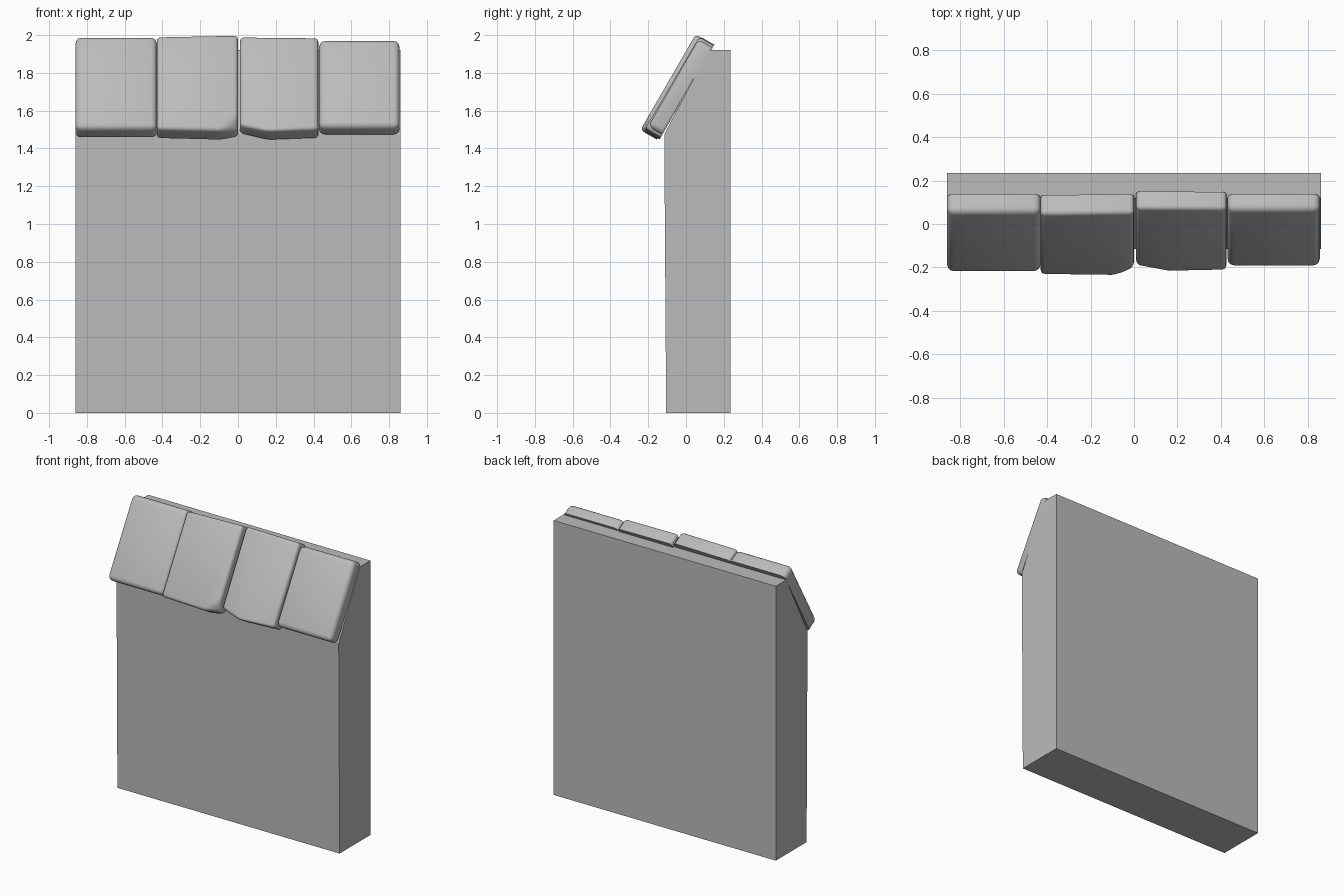
import bpy, bmesh, math
from mathutils import Vector

cube = bpy.data.objects.get("Cube")
if cube:
    bpy.data.objects.remove(cube, do_unlink=True)

grey = bpy.data.materials.new("stone grey")
grey.use_nodes = True
colour = (0.5, 0.5, 0.5, 1)
grey.diffuse_color = colour
grey.node_tree.nodes["Principled BSDF"].inputs["Base Color"].default_value = colour


def finish(bm, name):
    bmesh.ops.recalc_face_normals(bm, faces=bm.faces[:])
    mesh = bpy.data.meshes.new(name)
    bm.to_mesh(mesh)
    bm.free()
    mesh.materials.append(grey)
    obj = bpy.data.objects.new(name, mesh)
    bpy.context.collection.objects.link(obj)
    return obj


def prism(bm, back, front):
    """Join two matching outlines into a closed solid."""
    a = [bm.verts.new(p) for p in back]
    b = [bm.verts.new(p) for p in front]
    n = len(a)
    back_face = bm.faces.new(a[::-1])
    front_face = bm.faces.new(b)
    for i in range(n):
        j = (i + 1) % n
        bm.faces.new((a[i], a[j], b[j], b[i]))
    return back_face, front_face, b


# Wall with a sloping shoulder
profile = [(-0.105, 0), (0.235, 0), (0.235, 1.92), (0.12, 1.92), (-0.115, 1.475)]
bm = bmesh.new()
prism(bm, [(-0.86, y, z) for y, z in profile], [(0.86, y, z) for y, z in profile])
finish(bm, "wall")

# Coping stones lying on the slope
UP = Vector((0, 0.5, 0.866))
OUT = Vector((0, -0.866, 0.5))


def stone(name, foot, outline, cut=None, radius=0.03):
    """Outline points are x, distance up the slope, and thickness."""
    base = Vector((0, *foot))

    def place(x, s, t):
        return base + Vector((x, 0, 0)) + UP * s + OUT * t

    bm = bmesh.new()
    back, front, rim = prism(bm, [place(x, s, 0) for x, s, t in outline],
                             [place(*p) for p in outline])
    if cut:
        bmesh.ops.connect_verts(bm, verts=[rim[i] for i in cut])
    bm.normal_update()
    edges = [e for e in bm.edges if back not in e.link_faces]
    bmesh.ops.bevel(bm, geom=edges, offset=radius, segments=3,
                    profile=0.5, affect='EDGES', clamp_overlap=True)
    obj = finish(bm, name)
    bpy.ops.object.select_all(action='DESELECT')
    obj.select_set(True)
    bpy.context.view_layer.objects.active = obj
    bpy.ops.object.shade_smooth_by_angle(angle=math.radians(35))


def block(left, right, length, depth):
    return [(left, 0, depth), (right, 0, depth),
            (right, length, depth), (left, length, depth)]


stone("far_right_coping", (-0.145, 1.46), block(-0.86, -0.43, 0.565, 0.095))
stone("inner_right_coping", (-0.155, 1.447),
      [(-0.43, 0.01, 0.1), (-0.09, 0, 0.1), (0, 0.02, 0.055), (0, 0.09, 0.1),
       (0, 0.585, 0.1), (-0.43, 0.575, 0.1)], cut=(1, 3), radius=0.02)
stone("inner_left_coping", (-0.14, 1.447),
      [(0.01, 0.04, 0.085), (0.16, 0, 0.098), (0.425, 0.012, 0.095),
       (0.425, 0.575, 0.09), (0.01, 0.58, 0.09)], radius=0.02)
stone("far_left_coping", (-0.13, 1.475), block(0.43, 0.855, 0.535, 0.082))
